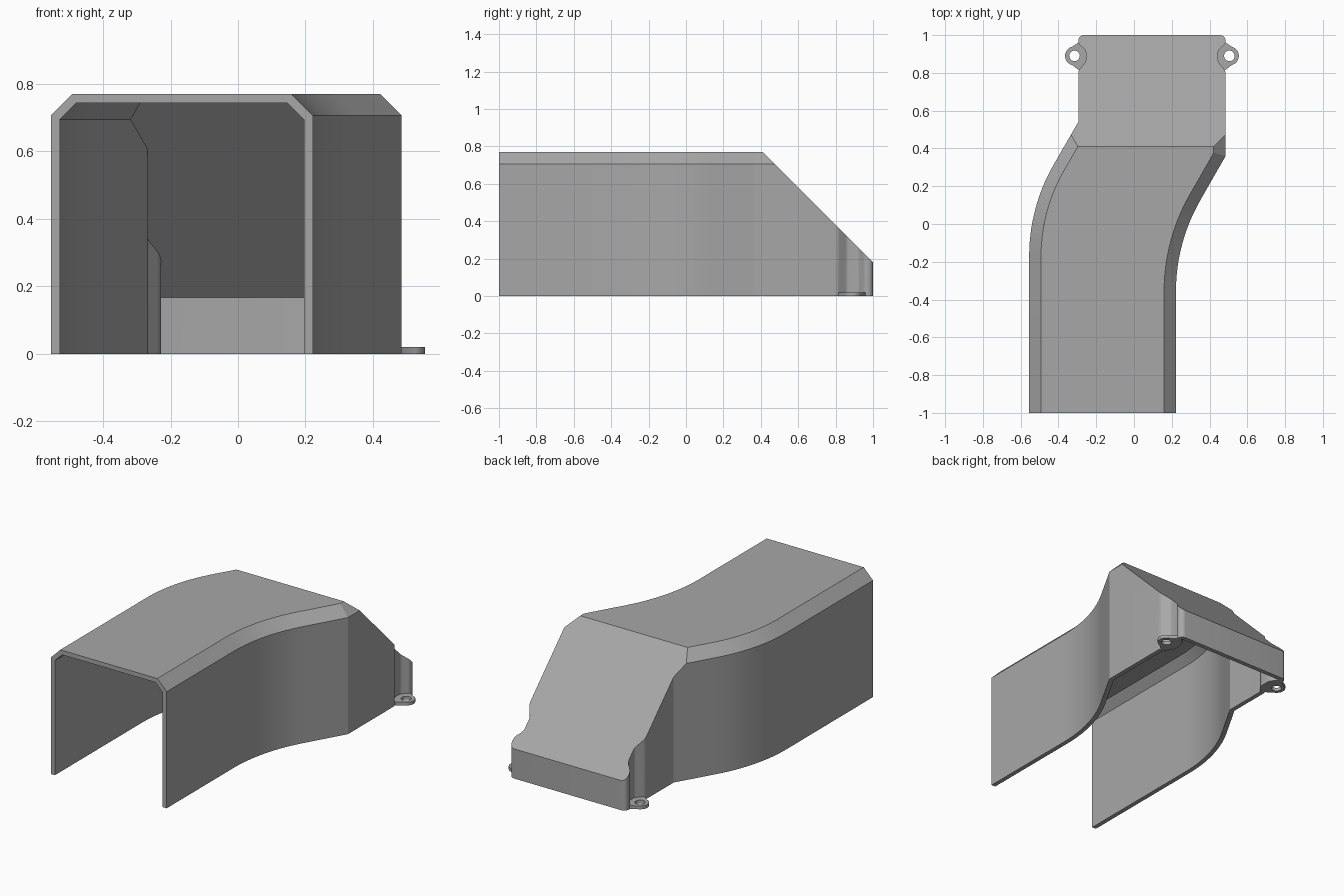
import bpy, bmesh, math
from mathutils import Vector

cube = bpy.data.objects.get("Cube")
if cube:
    bpy.data.objects.remove(cube, do_unlink=True)

WALL, MID = 0.027, 0.095          # sheet thickness, centre line of the rear end

grey = bpy.data.materials.new("plain grey")
grey.use_nodes = True
grey.diffuse_color = (0.39, 0.39, 0.39, 1)
grey.node_tree.nodes["Principled BSDF"].inputs["Base Color"].default_value = grey.diffuse_color


def fillet(corners):
    """Round the corners (x, y, radius) of an open path."""
    pts = [Vector(c[:2]) for c in corners]
    path = []
    for i, p in enumerate(pts):
        r = corners[i][2]
        if r == 0:
            path.append(p)
            continue
        a, b = (p - pts[i - 1]).normalized(), (pts[i + 1] - p).normalized()
        turn = math.atan2(a.x * b.y - a.y * b.x, a.dot(b))
        side = math.copysign(1, turn)
        start = p - a * r * math.tan(abs(turn) / 2)
        centre = start + Vector((-a.y, a.x)) * side * r
        steps = 14 if r > 0.5 else 7
        for k in range(steps + 1):
            t = turn * k / steps
            c, s = math.cos(t), math.sin(t)
            v = start - centre
            path.append(centre + Vector((v.x * c - v.y * s, v.x * s + v.y * c)))
    return path


def offset(path, d):
    """Move an open path to its right by d with mitred corners."""
    out = []
    for i, p in enumerate(path):
        before = path[i] - path[i - 1] if i else path[1] - path[0]
        after = path[i + 1] - path[i] if i < len(path) - 1 else before
        a, b = before.normalized(), after.normalized()
        na, nb = Vector((a.y, -a.x)), Vector((b.y, -b.x))
        out.append(p + (na + nb) * d / (1 + na.dot(nb)))
    return out


def split(path, y):
    """Add a point wherever the path crosses y; return it and the new indices."""
    out, cuts = [], []
    for p, q in zip(path, path[1:]):
        out.append(p)
        if (p.y - y) * (q.y - y) < 0:
            cuts.append(len(out))
            out.append(p.lerp(q, (y - p.y) / (q.y - p.y)))
    return out + [path[-1]], cuts


def finish(bm, name):
    bmesh.ops.recalc_face_normals(bm, faces=bm.faces)
    mesh = bpy.data.meshes.new(name)
    bm.to_mesh(mesh)
    bm.free()
    mesh.materials.append(grey)
    obj = bpy.data.objects.new(name, mesh)
    bpy.context.collection.objects.link(obj)
    bpy.ops.object.select_all(action='DESELECT')
    obj.select_set(True)
    bpy.context.view_layer.objects.active = obj
    bpy.ops.object.shade_smooth_by_angle(angle=math.radians(20))


def skin(bm, path, inset, shoulder, top, chamfer, slope):
    """Walls, chamfers, roof and sloping rear; returns the bottom and front rims."""
    plan, (left, right) = split(offset(path, inset), slope - shoulder)
    crest, _ = split(offset(path, inset + chamfer), slope - top)
    low = [bm.verts.new((p.x, p.y, 0)) for p in plan]
    mid = [bm.verts.new((p.x, p.y, min(shoulder, slope - p.y))) for p in plan]
    high = {i: bm.verts.new((p.x, p.y, top)) for i, p in enumerate(crest)
            if i <= left or i >= right}
    for i in range(len(plan) - 1):
        bm.faces.new((low[i], low[i + 1], mid[i + 1], mid[i]))
        if i in high and i + 1 in high:
            bm.faces.new((mid[i], mid[i + 1], high[i + 1], high[i]))
    bm.faces.new(list(high.values()))
    bm.faces.new([high[left]] + mid[left:right + 1] + [high[right]])
    return low, [low[0], mid[0], high[0], high[len(plan) - 1], mid[-1], low[-1]]


# Plan outline: left wall, ear recess, rear wall, then the other side
rear = [(-0.295, 0.81, 0.04), (-0.255, 0.86, 0.03), (-0.255, 0.92, 0.03),
        (-0.295, 0.955, 0.03), (-0.295, 1, 0.03)]
outline = fillet([(-0.555, -1, 0), (-0.555, 0.09, 0.97), (-0.295, 0.54, 0)] + rear
                 + [(2 * MID - x, y, r) for x, y, r in reversed(rear)]
                 + [(0.485, 0.36, 0), (0.222, -0.1, 0.97), (0.222, -1, 0)])

# Hollow cover: outer and inner skins joined along the bottom and front rims
shell = bmesh.new()
outer_rims = skin(shell, outline, 0, 0.707, 0.77, 0.063, 1.18)
inner_rims = skin(shell, outline, WALL, 0.695, 0.743, 0.048, 1.14)
for a, b in zip(outer_rims, inner_rims):
    for i in range(len(a) - 1):
        shell.faces.new((a[i], a[i + 1], b[i + 1], b[i]))
finish(shell, "cover_shell")


# Screw ears beside the rear wall
def ear(name, flip):
    cx, cy = -0.315, 0.89

    def arc(r, start, end, steps):
        return [(cx + r * math.cos(math.radians(start + (end - start) * k / steps)),
                 cy + r * math.sin(math.radians(start + (end - start) * k / steps)))
                for k in range(steps + 1)]

    outer = ([(-0.293, 0.815)] + arc(0.05, 255, 105, 20)
             + [(-0.288, 0.965), (-0.25, 0.935), (-0.242, 0.89), (-0.25, 0.845)])
    hole = arc(0.028, 0, 360, 28)[:-1]
    bm = bmesh.new()
    edges = []
    for loop in (outer, hole):
        vs = [bm.verts.new((2 * MID - x if flip else x, y, 0)) for x, y in loop]
        edges += [bm.edges.new((v, vs[i - 1])) for i, v in enumerate(vs)]
    bmesh.ops.triangle_fill(bm, edges=edges, use_beauty=True)
    grown = bmesh.ops.extrude_face_region(bm, geom=bm.faces[:], use_keep_orig=True)
    bmesh.ops.translate(bm, vec=(0, 0, 0.02),
                        verts=[v for v in grown["geom"] if isinstance(v, bmesh.types.BMVert)])
    finish(bm, name)


ear("right_screw_ear", False)
ear("left_screw_ear", True)
